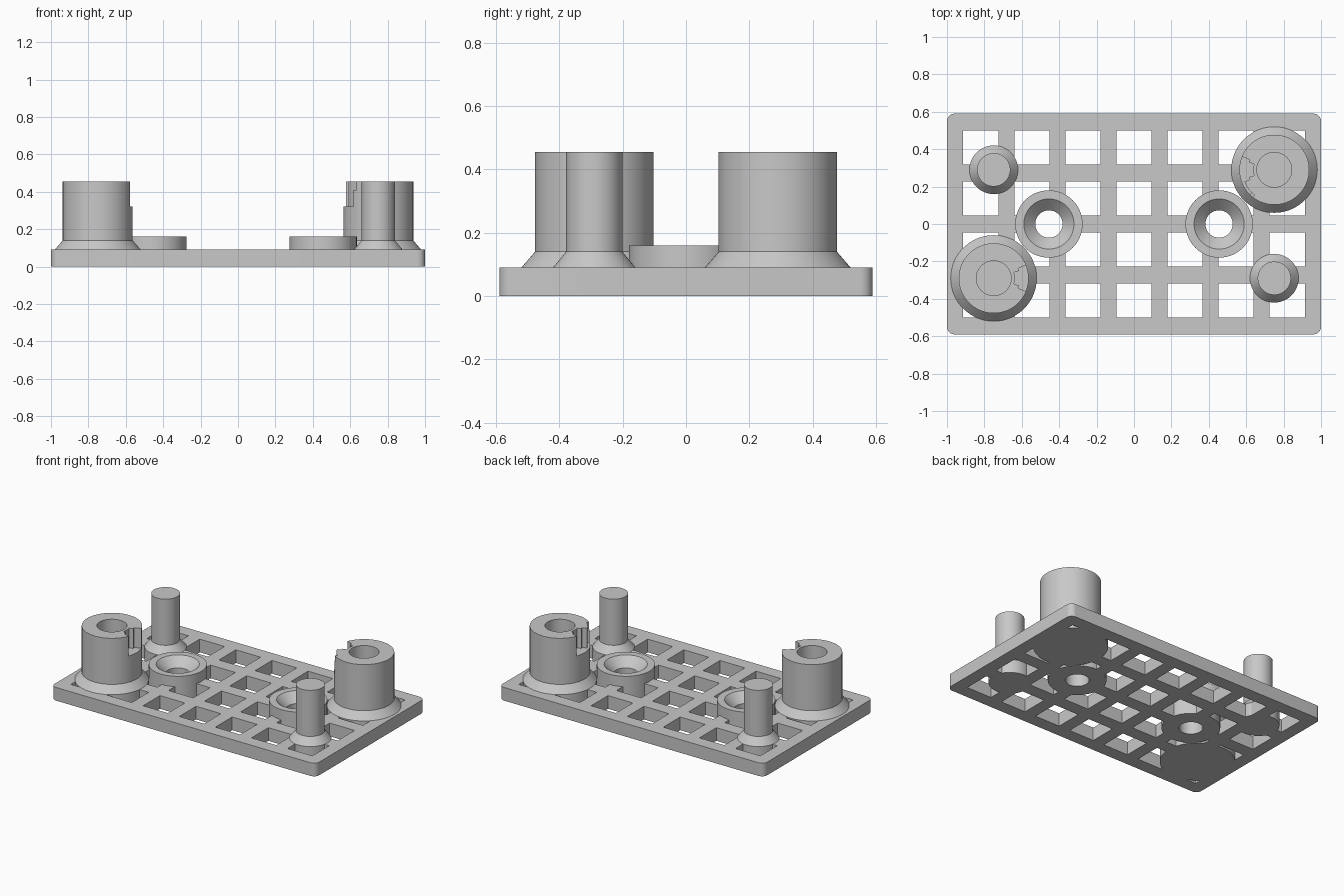
import bpy, bmesh, math
from mathutils import Matrix, Vector

cube = bpy.data.objects.get("Cube")
if cube:
    bpy.data.objects.remove(cube, do_unlink=True)

grey = bpy.data.materials.new("light grey plastic")
grey.use_nodes = True
colour = (0.58, 0.58, 0.58, 1)
grey.diffuse_color = colour
grey.node_tree.nodes["Principled BSDF"].inputs["Base Color"].default_value = colour

PLATE = 0.09
TOP = 0.455
RIM = 0.14


def finish(name, bm):
    bmesh.ops.recalc_face_normals(bm, faces=bm.faces)
    mesh = bpy.data.meshes.new(name)
    bm.to_mesh(mesh)
    bm.free()
    mesh.materials.append(grey)
    obj = bpy.data.objects.new(name, mesh)
    bpy.context.collection.objects.link(obj)
    return obj


def lathe(name, profile, x, y, closed=False, steps=72):
    """Spin (radius, z) points about a vertical axis at x, y."""
    bm = bmesh.new()
    verts = [bm.verts.new((r, 0, z)) for r, z in profile]
    edges = [bm.edges.new(p) for p in zip(verts, verts[1:])]
    if closed:
        edges.append(bm.edges.new((verts[-1], verts[0])))
    bmesh.ops.spin(bm, geom=verts + edges, cent=(0, 0, 0), axis=(0, 0, 1),
                   angle=math.tau, steps=steps)
    bmesh.ops.remove_doubles(bm, verts=bm.verts, dist=1e-4)
    obj = finish(name, bm)
    obj.location = (x, y, 0)
    return obj


def prism(bm, outline, z0, z1):
    face = bm.faces.new([bm.verts.new((x, y, z0)) for x, y in outline])
    made = bmesh.ops.extrude_face_region(bm, geom=[face])["geom"]
    verts = [v for v in made if isinstance(v, bmesh.types.BMVert)]
    bmesh.ops.translate(bm, verts=verts, vec=(0, 0, z1 - z0))


def sector(r0, r1, a0, a1, n=8):
    angles = [math.radians(a0 + (a1 - a0) * i / n) for i in range(n + 1)]
    inner = [(r0 * math.cos(a), r0 * math.sin(a)) for a in angles]
    outer = [(r1 * math.cos(a), r1 * math.sin(a)) for a in reversed(angles)]
    return inner + outer


def cut(obj, cutter):
    cutter.hide_render = True
    mod = obj.modifiers.new("cut", "BOOLEAN")
    mod.operation = "DIFFERENCE"
    mod.solver = "EXACT"
    mod.object = cutter
    bpy.context.view_layer.objects.active = obj
    bpy.ops.object.modifier_apply(modifier=mod.name)
    bpy.data.objects.remove(cutter, do_unlink=True)


def smooth(obj):
    bpy.ops.object.select_all(action="DESELECT")
    obj.select_set(True)
    bpy.context.view_layer.objects.active = obj
    bpy.ops.object.shade_smooth_by_angle(angle=math.radians(25))


# Base plate with rounded corners
bm = bmesh.new()
outline = []
for i, (sx, sy) in enumerate([(1, 1), (-1, 1), (-1, -1), (1, -1)]):
    for k in range(9):
        a = math.radians(90 * i + 90 * k / 8)
        outline.append((sx * 0.96 + 0.04 * math.cos(a), sy * 0.55 + 0.04 * math.sin(a)))
prism(bm, outline, 0, PLATE)
plate = finish("base_plate", bm)

# Grid of square windows
bm = bmesh.new()
PITCH = 0.273
for col in range(-3, 4):
    for row in range(4):
        cx, cy = col * PITCH, (row - 1.5) * PITCH
        box = [(cx + sx * 0.094, cy + sy * 0.091)
               for sx, sy in [(1, 1), (-1, 1), (-1, -1), (1, -1)]]
        prism(bm, box, -0.1, 0.2)
cut(plate, finish("window_cutter", bm))

# Countersunk screw bosses
for side, name in ((1, "left"), (-1, "right")):
    x = side * 0.455
    hole = lathe("hole_cutter", [(0, -0.1), (0.1, -0.1), (0.1, 0.2), (0, 0.2)], x, 0)
    cut(plate, hole)
    boss = lathe(name + "_screw_boss",
                 [(0.073, 0), (0.18, 0), (0.18, 0.16), (0.134, 0.16), (0.073, 0.1)],
                 x, 0, closed=True)
    smooth(boss)
smooth(plate)

# Hollow posts with a keyed slot facing the middle, and solid pegs
for side, name in ((1, "left"), (-1, "right")):
    post = lathe(name + "_hollow_post",
                 [(0, 0), (0.23, 0), (0.23, PLATE), (0.187, RIM), (0.187, TOP),
                  (0.093, TOP), (0.093, PLATE), (0, PLATE)],
                 side * 0.75, side * 0.29, steps=96)
    slots = [(0.14, -22, 22, 0.32), (0.112, -16, 16, 0.32)]
    if side > 0:
        slots += [(0.172, 20, 52, 0.41), (0.172, 20, 45, 0.32)]
    for r, a0, a1, z in slots:
        bm = bmesh.new()
        prism(bm, sector(r, 0.25, a0, a1), z, 0.6)
        cutter = finish("slot_cutter", bm)
        cutter.location = post.location
        cutter.rotation_euler.z = math.pi if side > 0 else 0
        bpy.context.view_layer.update()
        cut(post, cutter)
    smooth(post)

    peg = lathe(name + "_peg",
                [(0, 0), (0.13, 0), (0.13, PLATE), (0.089, RIM), (0.089, TOP), (0, TOP)],
                side * 0.75, side * -0.29)
    smooth(peg)
